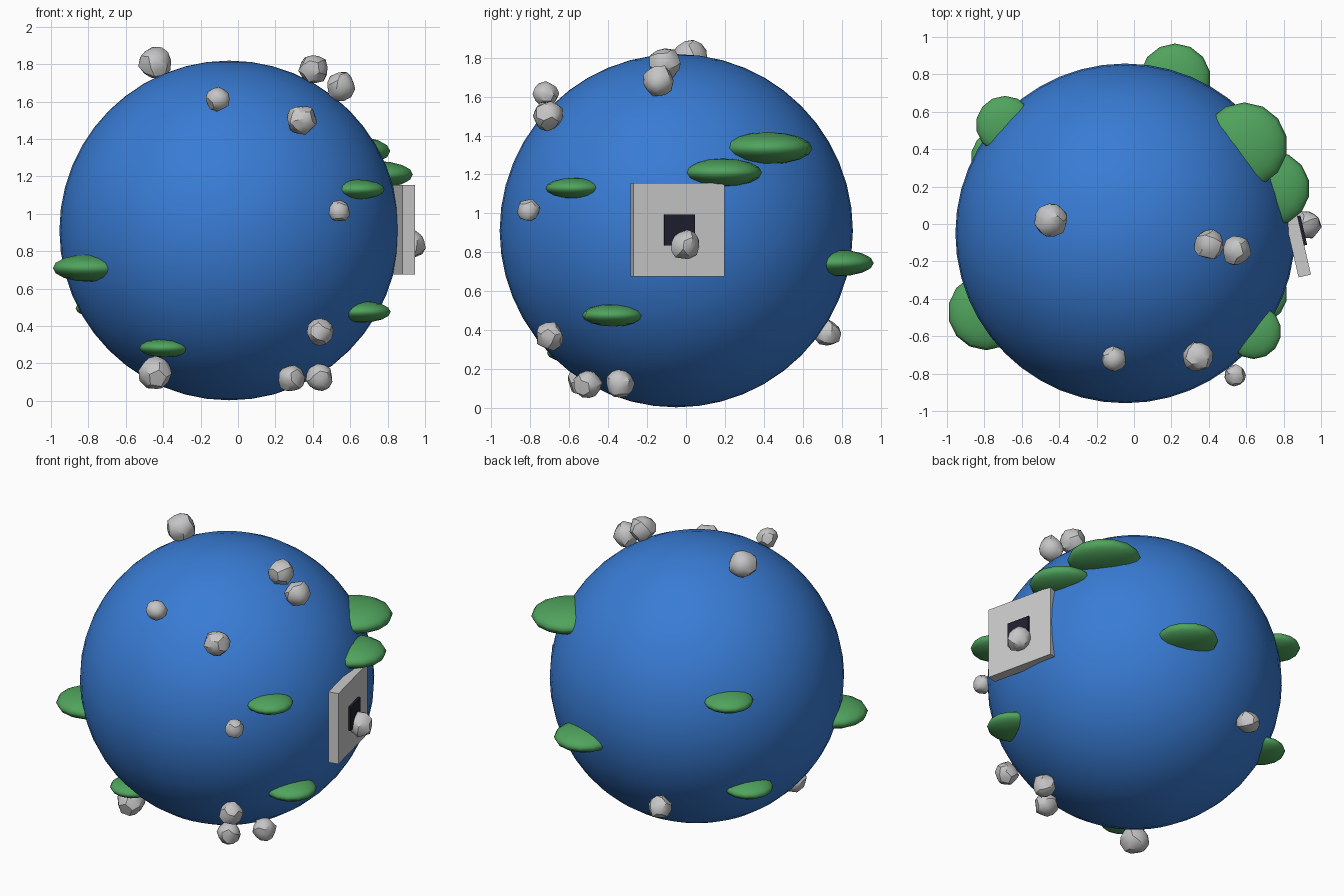
import bpy, math, random
from mathutils import Vector

random.seed(4)
cube = bpy.data.objects.get("Cube")
if cube:
    bpy.data.objects.remove(cube, do_unlink=True)


def material(name, rgb):
    m = bpy.data.materials.new(name)
    m.use_nodes = True
    m.diffuse_color = (*rgb, 1)
    m.node_tree.nodes["Principled BSDF"].inputs["Base Color"].default_value = (*rgb, 1)
    return m


BLUE = material("ocean blue", (0.04, 0.2, 0.66))
GREEN = material("land green", (0.08, 0.37, 0.11))
ROCK = material("rock grey", (0.56, 0.56, 0.57))
PANEL = material("panel grey", (0.6, 0.6, 0.6))
DARK = material("hatch dark", (0.014, 0.014, 0.03))


def finish(name, mat, angle=None):
    ob = bpy.context.object
    ob.name = name
    ob.data.materials.append(mat)
    if angle:
        bpy.ops.object.shade_smooth_by_angle(angle=math.radians(angle))
    return ob


# Main globe
bpy.ops.mesh.primitive_uv_sphere_add(segments=48, ring_count=24, radius=0.908,
                                     location=(-0.047, -0.05, 0.911))
finish("globe", BLUE, 30)


# Land masses: flattened round lenses half sunk in the globe
def island(x, y, z, r):
    bpy.ops.mesh.primitive_uv_sphere_add(segments=14, ring_count=8, radius=r, location=(x, y, z))
    ob = finish("island", GREEN, 40)
    ob.scale.z = 0.36


for spec in [
    (-0.79, -0.47, 0.71, 0.205),
    (-0.39, -0.575, 0.283, 0.14),
    (0.66, -0.374, 0.476, 0.16),
    (0.64, -0.575, 1.13, 0.147),
    (0.74, 0.19, 1.21, 0.2),
    (0.59, 0.42, 1.335, 0.23),
    (0.22, 0.775, 0.745, 0.19),
    (-0.69, 0.53, 1.14, 0.155),
    (-0.72, 0.355, 0.495, 0.152),
]:
    island(*spec)


# Rocks: slightly dented faceted balls
def rock(x, y, z, r):
    bpy.ops.mesh.primitive_ico_sphere_add(subdivisions=2, radius=r, location=(x, y, z))
    ob = finish("rock", ROCK)
    for v in ob.data.vertices:
        v.co *= random.uniform(0.88, 1.06)
    ob.rotation_euler = [random.uniform(0, math.tau) for _ in range(3)]
    bpy.ops.object.shade_smooth_by_angle(angle=math.radians(30))


for spec in [
    (-0.44, 0.02, 1.805, 0.092),
    (0.405, -0.11, 1.775, 0.083),
    (0.55, -0.14, 1.68, 0.083),
    (-0.107, -0.72, 1.615, 0.066),
    (0.34, -0.71, 1.503, 0.082),
    (0.54, -0.81, 1.016, 0.06),
    (0.437, -0.7, 0.369, 0.074),
    (-0.44, -0.52, 0.148, 0.092),
    (0.283, -0.505, 0.118, 0.074),
    (0.437, -0.34, 0.124, 0.074),
    (-0.31, 0.723, 0.385, 0.074),
    (0.925, -0.005, 0.837, 0.078),
]:
    rock(*spec)


# Square panel with a dark hatch, turned slightly toward the back
TURN = math.radians(13)
OUT = Vector((math.cos(TURN), math.sin(TURN), 0))
CENTRE = Vector((0.859, -0.044, 0.915))


def slab(name, mat, offset, depth, width):
    bpy.ops.mesh.primitive_cube_add(size=1, location=CENTRE + OUT * offset,
                                    rotation=(0, 0, TURN))
    bpy.context.object.scale = (depth, width, width)
    finish(name, mat)


slab("panel", PANEL, 0, 0.068, 0.48)
slab("hatch", DARK, 0.035, 0.03, 0.16)
